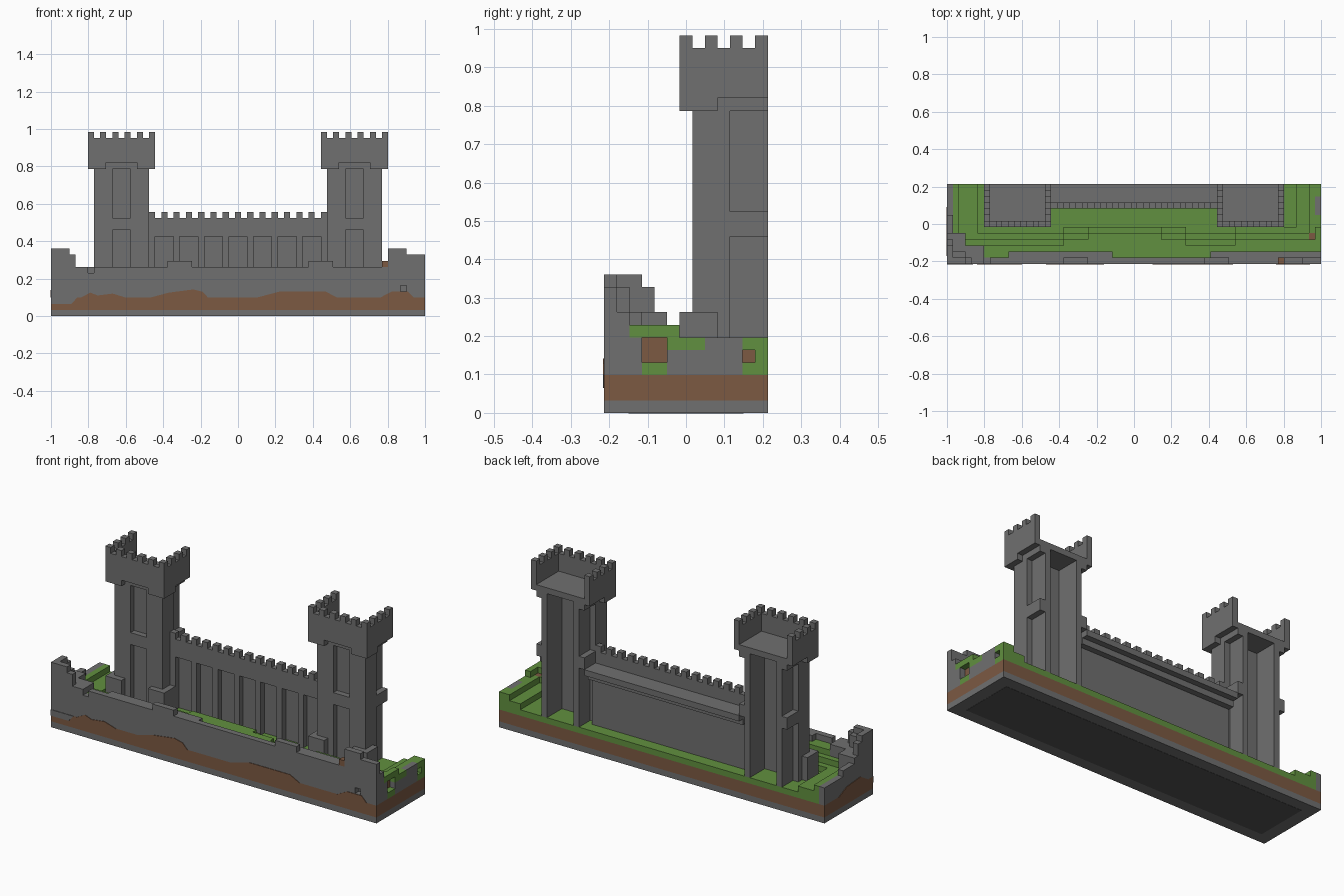
import bpy, bmesh
from mathutils import Vector

if "Cube" in bpy.data.objects:
    bpy.data.objects.remove(bpy.data.objects["Cube"])

NX, NY = 61, 13
U = 2 / NX                      # block size


def make_material(name, rgb):
    m = bpy.data.materials.new(name)
    m.use_nodes = True
    m.diffuse_color = (*rgb, 1)
    m.node_tree.nodes["Principled BSDF"].inputs["Base Color"].default_value = (*rgb, 1)
    return m


MATS = [make_material("stone_grey", (0.16, 0.16, 0.16)),
        make_material("dirt_brown", (0.2, 0.1, 0.055)),
        make_material("grass_green", (0.12, 0.28, 0.05)),
        make_material("underside_dark", (0.085, 0.085, 0.085))]
STONE, DIRT, GRASS, DARK = range(4)


def point(i, j, k):
    return Vector(((i - NX / 2) * U, (j - NY / 2) * U, k * U))


def fill(cells, xs, ys, zs, mat=STONE):
    """Fill an inclusive range of blocks; mat None carves them away."""
    for i in range(xs[0], xs[1] + 1):
        for j in range(ys[0], ys[1] + 1):
            for k in range(zs[0], zs[1] + 1):
                if mat is None:
                    cells.pop((i, j, k), None)
                else:
                    cells[i, j, k] = mat


def finish(name, bm):
    mesh = bpy.data.meshes.new(name)
    bm.to_mesh(mesh)
    bm.free()
    for m in MATS:
        mesh.materials.append(m)
    ob = bpy.data.objects.new(name, mesh)
    bpy.context.scene.collection.objects.link(ob)
    return ob


def build(name, cells):
    """Skin the blocks with their exposed faces and merge flat areas."""
    bm = bmesh.new()
    verts = {}

    def vert(c):
        if c not in verts:
            verts[c] = bm.verts.new(point(*c))
        return verts[c]

    for cell, mat in cells.items():
        for axis in range(3):
            for side in (0, 1):
                near = list(cell)
                near[axis] += 2 * side - 1
                if tuple(near) in cells:
                    continue
                ring = []
                for a, b in ((0, 0), (1, 0), (1, 1), (0, 1)):
                    c = list(cell)
                    c[axis] += side
                    c[(axis + 1) % 3] += a
                    c[(axis + 2) % 3] += b
                    ring.append(vert(tuple(c)))
                f = bm.faces.new(ring if side else ring[::-1])
                f.material_index = mat
    bmesh.ops.dissolve_limit(bm, angle_limit=0.01, verts=bm.verts[:],
                             edges=bm.edges[:], delimit={'MATERIAL'})
    return finish(name, bm)


def plate(name, outline, mat, place):
    """Thin painted patch: outline points are mapped to space by place(a, z, depth)."""
    bm = bmesh.new()
    lo = [bm.verts.new(place(a, z, 0)) for a, z in outline]
    hi = [bm.verts.new(place(a, z, 0.003)) for a, z in outline]
    bm.faces.new(lo)
    bm.faces.new(hi[::-1])
    n = len(lo)
    for q in range(n):
        bm.faces.new((lo[q], hi[q], hi[(q + 1) % n], lo[(q + 1) % n]))
    bmesh.ops.recalc_face_normals(bm, faces=bm.faces[:])
    for f in bm.faces:
        f.material_index = mat
    return finish(name, bm)


# Stone footing and dirt layer
base = {}
fill(base, (0, NX - 1), (0, NY - 1), (0, 0))
fill(base, (0, NX - 1), (0, NY - 1), (1, 2), DIRT)
build("base_slab", base)

# Front cliff wall with raised ends, and the side wall falling towards the back
cliff = {}
fill(cliff, (0, 60), (0, 1), (3, 7))
for a, b in ((6, 9), (27, 42)):
    fill(cliff, (a, b), (1, 1), (3, 7), None)
fill(cliff, (6, 6), (0, 0), (7, 7), None)
for a, b, top in ((0, 2, 10), (3, 3, 9), (19, 22, 8), (42, 45, 8), (55, 57, 10), (58, 60, 9)):
    fill(cliff, (a, b), (0, 0), (8, top))
fill(cliff, (54, 54), (0, 0), (8, 8), DIRT)
fill(cliff, (1, 2), (1, 1), (8, 9))
fill(cliff, (1, 2), (2, 4), (3, 7))
fill(cliff, (3, 5), (2, 2), (3, 7))
for j, top in enumerate((11, 11, 11, 10, 8, 7, 7, 7, 6, 6, 6, 6, 6)):
    fill(cliff, (0, 0), (j, j), (3, top - 1))
fill(cliff, (57, 57), (0, 0), (4, 4), None)
build("cliff_wall", cliff)


# Grass terraces stepping down to the towers
def ground(i, j):
    swell = 2 if 23 <= i <= 34 else 1 if 19 <= i <= 38 or i >= 47 else 0
    front = 7 - max(0, j - 2 - swell)
    left = 6 if i <= 1 else 5 if i <= 4 else 4
    right = 6 if i >= 59 else 5 if i >= 57 else 4
    return max(4, left, right, front if j < 6 else 4)


grass = {}
for i in range(1, NX):
    for j in range(1, NY):
        if (i, j, 3) not in cliff:
            fill(grass, (i, i), (j, j), (3, ground(i, j) - 1), GRASS)
fill(grass, (60, 60), (2, 5), (3, 6), GRASS)
fill(grass, (60, 60), (2, 2), (3, 5))
fill(grass, (60, 60), (5, 10), (3, 4))
fill(grass, (60, 60), (8, 10), (5, 5))
# Small hollows in the outer bank
fill(grass, (59, 59), (3, 4), (4, 5), DIRT)
fill(grass, (60, 60), (3, 4), (4, 5), None)
fill(grass, (59, 59), (11, 11), (4, 4), DIRT)
fill(grass, (60, 60), (11, 11), (4, 4), None)
build("grass_terraces", grass)

# Curtain wall with niches, battlements and a corbelled walkway
wall = {}
fill(wall, (16, 44), (9, 10), (4, 13))
fill(wall, (16, 44), (9, 9), (14, 15))
for i in range(17, 44, 4):
    fill(wall, (i, i + 2), (9, 9), (4, 12), None)
for i in range(16, 45, 2):
    fill(wall, (i, i), (9, 9), (16, 16))
fill(wall, (16, 44), (11, 12), (13, 13))
fill(wall, (16, 44), (11, 11), (12, 12))
build("curtain_wall", wall)

# Tower: hollow shaft open at the back, niches, corner blocks and crown
tower = {}
fill(tower, (7, 15), (7, 12), (4, 24))
fill(tower, (9, 13), (9, 12), (4, 24), None)
for low, high in ((4, 13), (16, 23)):
    fill(tower, (10, 12), (7, 7), (low, high), None)
    for i in (7, 15):
        fill(tower, (i, i), (10, 12), (low, high), None)
for a in (6, 14):
    for low, high in ((4, 7), (24, 24)):
        fill(tower, (a, a + 2), (6, 8), (low, high))
fill(tower, (6, 16), (6, 12), (25, 28))
fill(tower, (7, 15), (7, 12), (26, 28), None)
for i in range(6, 17, 2):
    fill(tower, (i, i), (6, 6), (29, 29))
for j in range(6, 13, 2):
    for i in (6, 16):
        fill(tower, (i, i), (j, j), (29, 29))
build("right_tower", tower)
build("left_tower", {(60 - i, j, k): m for (i, j, k), m in tower.items()})

# Painted earth line on the outer faces
Y0, L = NY / 2 * U, 3 * U


def on_front(a, z, d):
    return Vector((a, -Y0 - d, z))


def on_right_side(a, z, d):
    return Vector((-1 - d, a, z))


def on_bottom(a, b, d):
    return Vector((a, b, -d / 3))


for name, pts in (
        ("earth_patch_a", [(-.84, L), (-.79, .125), (-.75, .11), (-.67, .12), (-.6, L)]),
        ("earth_patch_b", [(-.47, L), (-.37, .125), (-.24, .142), (-.19, .13), (-.16, L)]),
        ("earth_patch_c", [(.1, L), (.22, .13), (.47, .13), (.53, L)]),
        ("earth_patch_d", [(.76, L), (.82, .13), (.91, .13), (.94, L)])):
    plate(name, pts, DIRT, on_front)
plate("stone_patch", [(-1, L), (-1, .065), (-.89, .065), (-.86, L)], STONE, on_front)
plate("side_earth_patch", [(-.17, L), (-.1, .14), (.02, .13), (.09, L)], DIRT, on_right_side)

# Darker field under the footing
plate("underside_panel", [(-.93, -.15), (.93, -.15), (.93, .15), (-.93, .15)], DARK, on_bottom)
